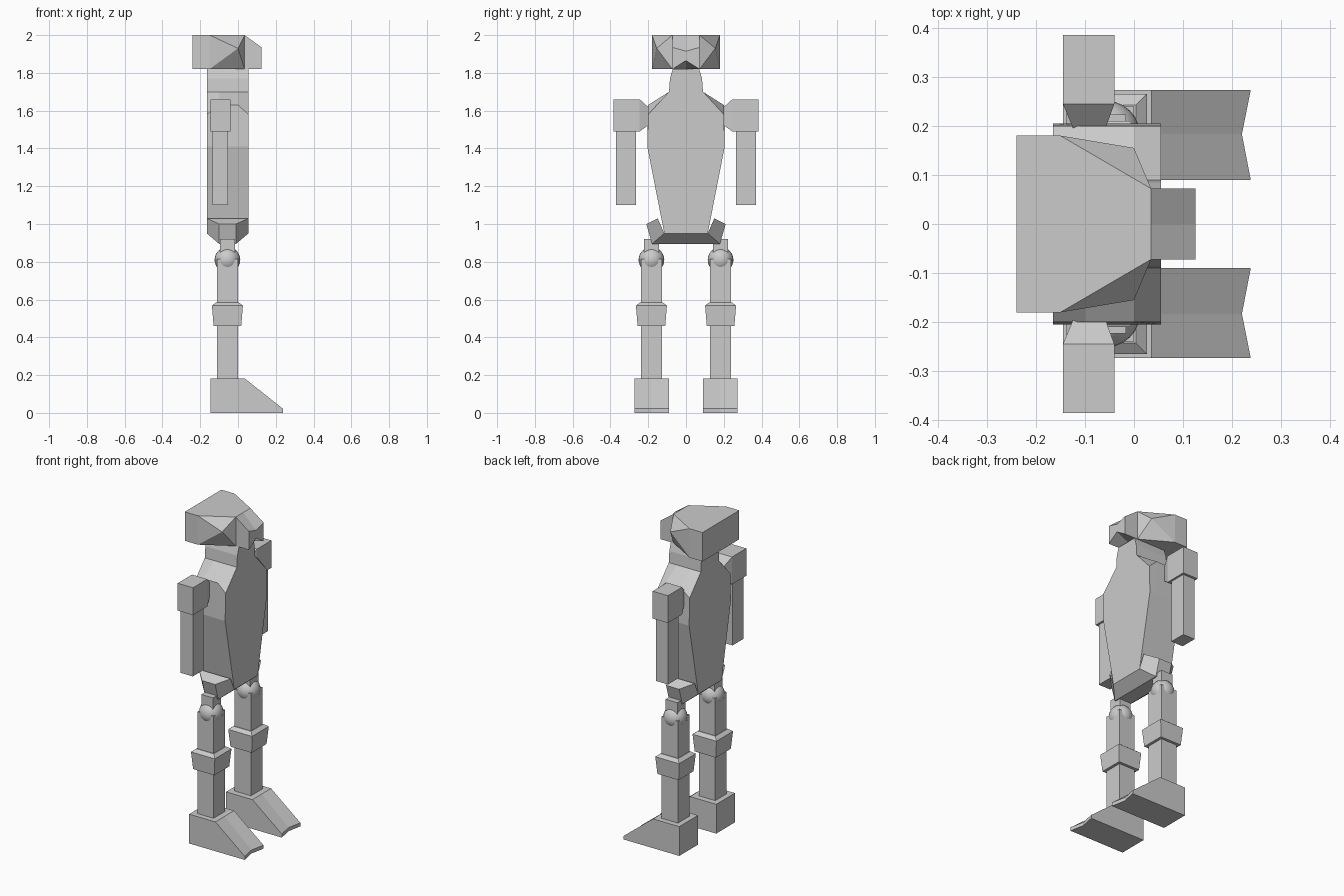
import bpy, bmesh
from mathutils import Vector

cube = bpy.data.objects.get("Cube")
if cube:
    bpy.data.objects.remove(cube, do_unlink=True)

grey = bpy.data.materials.new("plain grey")
grey.use_nodes = True
GREY = (0.6, 0.6, 0.6, 1)
grey.diffuse_color = GREY
grey.node_tree.nodes["Principled BSDF"].inputs["Base Color"].default_value = GREY


def finish(name, bm):
    bmesh.ops.recalc_face_normals(bm, faces=bm.faces[:])
    mesh = bpy.data.meshes.new(name)
    bm.to_mesh(mesh)
    bm.free()
    mesh.materials.append(grey)
    obj = bpy.data.objects.new(name, mesh)
    bpy.context.collection.objects.link(obj)
    return obj


def loft(name, rings):
    """Skin matching rings of points and cap both ends."""
    bm = bmesh.new()
    loops = [[bm.verts.new(p) for p in ring] for ring in rings]
    n = len(loops[0])
    for a, b in zip(loops, loops[1:]):
        for i in range(n):
            j = (i + 1) % n
            bm.faces.new((a[i], a[j], b[j], b[i]))
    bm.faces.new(loops[0])
    bm.faces.new(loops[-1])
    return finish(name, bm)


def level(x0, x1, y0, y1, z):
    return [(x0, y0, z), (x1, y0, z), (x1, y1, z), (x0, y1, z)]


def box(name, x0, x1, y0, y1, z0, z1):
    return loft(name, [level(x0, x1, y0, y1, z) for z in (z0, z1)])


def upright(x0, x1, y, z0, z1):
    return [(x0, y, z0), (x1, y, z0), (x1, y, z1), (x0, y, z1)]


# Torso and neck: one outline with the shoulder raised in the middle
def torso_ring(x, shoulder):
    half = [(0.115, 0.95), (0.205, 1.41), (0.2, shoulder),
            (0.09, 1.70), (0.085, 1.77), (0.07, 1.82)]
    return ([(x, y, z) for y, z in half]
            + [(x, -y, z) for y, z in reversed(half)])


loft("torso", [torso_ring(x, s) for x, s in
               ((-0.165, 1.58), (-0.1, 1.63), (0, 1.63), (0.055, 1.58))])

# Pelvis
loft("pelvis", [level(-0.1, -0.01, -0.18, 0.18, 0.895),
                level(-0.165, 0.055, -0.115, 0.115, 0.95)])

# Head: flat top and bottom, with a bulging cheek point on each side
bm = bmesh.new()
plan = [(-0.24, 0.18), (-0.15, 0.18), (0.035, 0.072),
        (0.035, -0.072), (-0.15, -0.18), (-0.24, -0.18)]
low = [bm.verts.new((x, y, 1.82)) for x, y in plan]
top = [bm.verts.new((x, y, 2.0)) for x, y in plan]
bm.faces.new(low)
bm.faces.new(top)
for i in range(6):
    j = (i + 1) % 6
    corners = [low[i], low[j], top[j], top[i]]
    if i in (1, 3):
        cheek = bm.verts.new((0, 0.155 if i == 1 else -0.155, 1.93))
        for k in range(4):
            bm.faces.new((corners[k], corners[(k + 1) % 4], cheek))
    else:
        bm.faces.new(corners)
finish("head", bm)

# Snout: sloping top with a shallow valley and a notched mouth
rings = []
for y, front_top, front_low, mouth_x in ((-0.072, 1.935, 1.82, 0.125),
                                         (0, 1.915, 1.865, 0.125),
                                         (0.072, 1.935, 1.82, 0.125)):
    rings.append([(0.03, y, 1.82), (mouth_x, y, front_low),
                  (0.125, y, front_top), (0.035, y, 2.0)])
loft("snout", rings)

CX, CY = -0.056, 0.183
for side, s in (("front", -1), ("back", 1)):
    # Arm
    loft(side + "_shoulder", [upright(-0.122, -0.06, s * 0.19, 1.53, 1.61),
                              upright(-0.145, -0.04, s * 0.245, 1.49, 1.66),
                              upright(-0.145, -0.04, s * 0.385, 1.49, 1.66)])
    box(side + "_arm", -0.135, -0.052, s * 0.265, s * 0.37, 1.1, 1.5)

    # Hip pad, tapering outward
    inner = [(x, s * y, z) for x, y, z in
             ((-0.165, 0.115, 0.95), (0.055, 0.115, 0.95),
              (0.055, 0.15, 1.03), (-0.165, 0.15, 1.03))]
    outer = [(x, s * y, z) for x, y, z in
             ((-0.1, 0.18, 0.895), (-0.01, 0.18, 0.895),
              (-0.01, 0.21, 1.0), (-0.1, 0.21, 1.0))]
    loft(side + "_hip_pad", [inner, outer])

    # Hip peg and ball joint
    def square(r, z):
        return level(CX - r, CX + r, s * CY - r, s * CY + r, z)

    loft(side + "_hip_peg", [square(0.04, 0.8), square(0.04, 0.92)])
    bm = bmesh.new()
    bmesh.ops.create_uvsphere(bm, u_segments=24, v_segments=14, radius=0.068)
    bmesh.ops.translate(bm, verts=bm.verts[:], vec=Vector((CX, s * CY, 0.81)))
    for f in bm.faces:
        f.smooth = True
    finish(side + "_ball_joint", bm)

    # Leg and knee band
    loft(side + "_leg", [square(0.056, 0.17), square(0.056, 0.815)])
    loft(side + "_knee_band", [square(0.073, 0.46), square(0.082, 0.568),
                               square(0.06, 0.585)])

    # Foot: wedge with a notched toe
    rings = []
    for y, toe in ((0.09, 0.238), (CY, 0.22), (0.273, 0.238)):
        rings.append([(-0.145, s * y, 0), (toe, s * y, 0),
                      (toe, s * y, 0.022), (0.036, s * y, 0.182),
                      (-0.145, s * y, 0.182)])
    loft(side + "_foot", rings)
